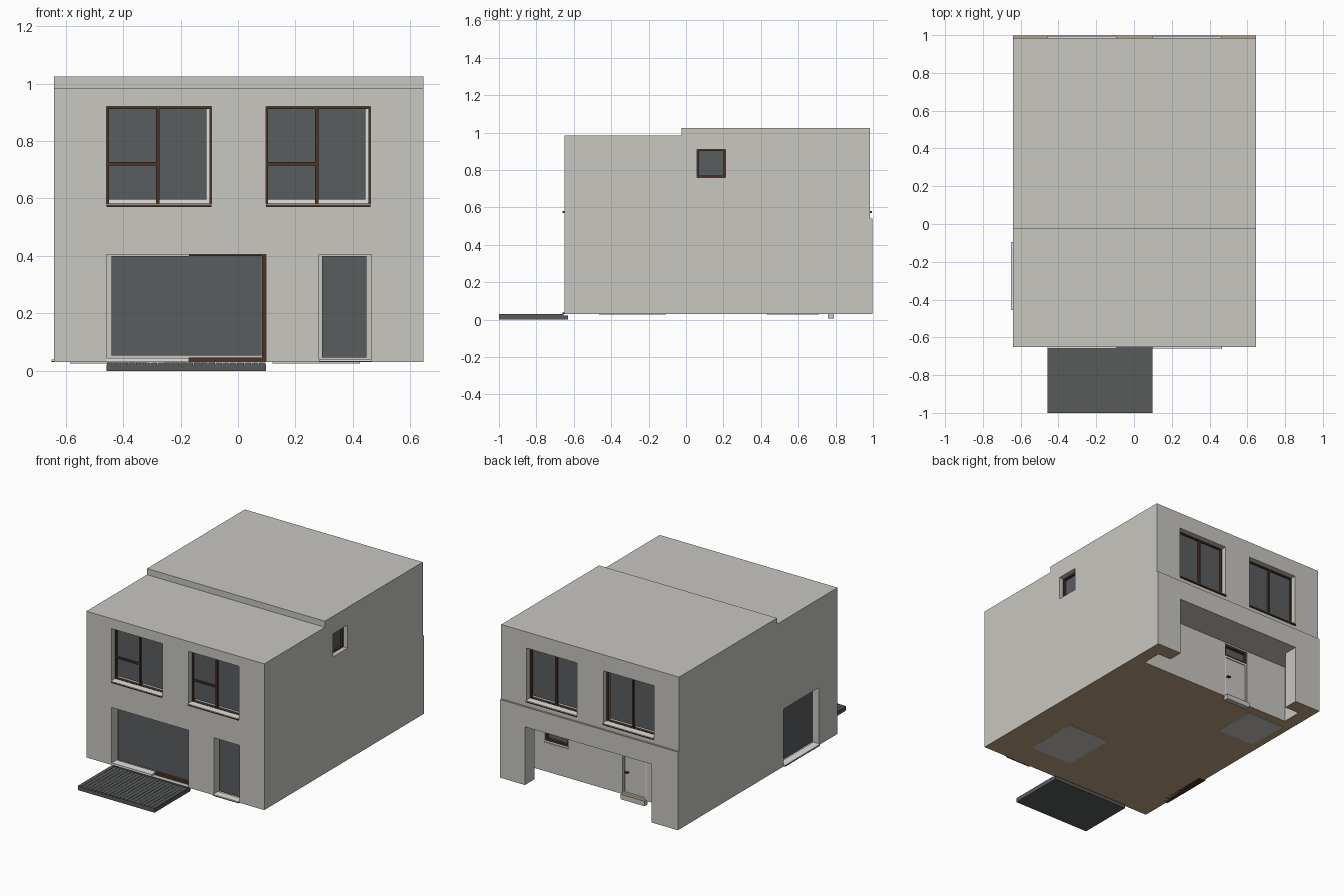
import bpy
import bmesh
from mathutils import Vector

if "Cube" in bpy.data.objects:
    bpy.data.objects.remove(bpy.data.objects["Cube"])


def material(name, r, g, b):
    m = bpy.data.materials.new(name)
    m.use_nodes = True
    m.diffuse_color = (r, g, b, 1)
    m.node_tree.nodes["Principled BSDF"].inputs["Base Color"].default_value = (r, g, b, 1)
    return m


WALL = material("wall_plaster", .578, .571, .533)
GLASS = material("dark_glass", .1, .109, .112)
DECK = material("deck_grey", .098, .105, .105)
BROWN = material("frame_brown", .072, .033, .022)
TAN = material("floor_tan", .5, .35, .22)
WHITE = material("white_trim", .76, .75, .72)

LEFT_X, RIGHT_X, FRONT_Y, BACK_Y = -.64, .645, -.65, .985
DOOR_WALL_Y = .77


def new_object(name, bm, *mats):
    bmesh.ops.recalc_face_normals(bm, faces=bm.faces)
    me = bpy.data.meshes.new(name)
    bm.to_mesh(me)
    bm.free()
    for m in mats:
        me.materials.append(m)
    ob = bpy.data.objects.new(name, me)
    bpy.context.scene.collection.objects.link(ob)
    return ob


def add_box(bm, lo, hi):
    verts = bmesh.ops.create_cube(bm, size=1)["verts"]
    for v in verts:
        v.co = Vector([(a + b) / 2 + c * (b - a) for a, b, c in zip(lo, hi, v.co)])


def box(name, lo, hi, mat):
    bm = bmesh.new()
    add_box(bm, lo, hi)
    return new_object(name, bm, mat)


def on_face(face, u0, u1, z0, z1, d0, d1):
    """Corners of a box at depth d0..d1 behind one outer wall."""
    if face in ("front", "back", "porch"):
        base = {"front": FRONT_Y, "back": BACK_Y, "porch": DOOR_WALL_Y}[face]
        s = 1 if face == "front" else -1
        ys = sorted((base + s * d0, base + s * d1))
        return (u0, ys[0], z0), (u1, ys[1], z1)
    base, s = (LEFT_X, 1) if face == "left" else (RIGHT_X, -1)
    xs = sorted((base + s * d0, base + s * d1))
    return (xs[0], u0, z0), (xs[1], u1, z1)


def face_box(name, face, u0, u1, z0, z1, d0, d1, mat):
    return box(name, *on_face(face, u0, u1, z0, z1, d0, d1), mat)


def frame(name, face, u0, u1, z0, z1, w, d0, d1, mat):
    bm = bmesh.new()
    for a, b, c, d in ((u0, u0 + w, z0, z1), (u1 - w, u1, z0, z1),
                       (u0 + w, u1 - w, z0, z0 + w), (u0 + w, u1 - w, z1 - w, z1)):
        add_box(bm, *on_face(face, a, b, c, d, d0, d1))
    return new_object(name, bm, mat)


# Openings: face, start, end, bottom, top
UPPER = [(f, u, u + .365, .575, .92) for f in ("front", "back") for u in (-.457, .097)]
DOOR_OPENING = ("front", -.457, .097, .032, .405)
NARROW = ("front", .282, .465, .036, .405)
SIDE = ("left", -.456, -.094, .036, .405)
SMALL = ("right", .06, .21, .76, .91)
PORCH_WINDOW = ("porch", .31, .48, .23, .4)
PORCH_DOOR = ("porch", -.255, -.08, .035, .4)

# House body with stepped roof and a back ledge
bm = bmesh.new()
profile = [(FRONT_Y, .03), (.998, .03), (.998, .54), (BACK_Y, .54),
           (BACK_Y, 1.025), (-.025, 1.025), (-.025, .985), (FRONT_Y, .985)]
side = bm.faces.new([bm.verts.new((LEFT_X, y, z)) for y, z in profile])
ext = bmesh.ops.extrude_face_region(bm, geom=[side])["geom"]
bmesh.ops.translate(bm, vec=(RIGHT_X - LEFT_X, 0, 0),
                    verts=[v for v in ext if isinstance(v, bmesh.types.BMVert)])
body = new_object("house_body", bm, WALL, TAN)


def cut(boxes):
    bm = bmesh.new()
    for lo, hi in boxes:
        add_box(bm, lo, hi)
    cutter = new_object("cutter", bm, WALL)
    cutter.hide_render = True
    mod = body.modifiers.new("cut", "BOOLEAN")
    mod.operation, mod.solver, mod.object = "DIFFERENCE", "EXACT", cutter
    bpy.context.view_layer.objects.active = body
    bpy.ops.object.modifier_apply(modifier=mod.name)
    bpy.data.objects.remove(cutter)


# Porch: narrow mouth between the corner piers, wider room behind
cut([((-.555, DOOR_WALL_Y, -.1), (.56, .9, .41))])
cut([((-.45, .85, -.1), (.465, 1.1, .41))])
cut([on_face(*o, -.03, .06) for o in UPPER + [DOOR_OPENING, NARROW, SIDE, SMALL]]
    + [on_face(*o, -.03, .03) for o in (PORCH_WINDOW, PORCH_DOOR)])

# Tan underside and ledge top
for p in body.data.polygons:
    under = p.normal.z < -.9 and p.center.z < .032
    ledge = p.normal.z > .9 and abs(p.center.z - .54) < .005
    p.material_index = 1 if under or ledge else 0

# Upper windows with mullions, sills and white lining
for i, (f, u0, u1, z0, z1) in enumerate(UPPER):
    tag = f + "_upper_" + ("right", "left")[i % 2]
    mid = (u0 + u1) / 2 - .005
    face_box(tag + "_lining", f, u0, u1, z0, z1, .055, .059, WHITE)
    face_box(tag + "_glass", f, u0 + .004, u1 - .018, z0 + .022, z1 - .006, .046, .05, GLASS)
    frame(tag + "_frame", f, u0, u1, z0, z1, .008, .035, .055, BROWN)
    face_box(tag + "_mullion", f, mid - .006, mid + .006, z0, z1, .035, .055, BROWN)
    if f == "front":
        face_box(tag + "_transom", f, u0, mid, .715, .726, .035, .055, BROWN)
    face_box(tag + "_sill", f, u0, u1, z0 - .005, z0 + .002, -.01, .035, BROWN)
    face_box(tag + "_sill_top", f, u0, u1, z0 + .002, z0 + .006, -.009, .035, WHITE)

# Garden door: light fixed frame with a brown sliding leaf
f, u0, u1, z0, z1 = DOOR_OPENING
face_box("garden_door_glass", f, u0 + .016, u1 - .016, z0 + .022, z1 - .005, .04, .045, GLASS)
face_box("garden_door_jamb", f, u1 - .014, u1, z0, z1, .03, .05, BROWN)
face_box("garden_door_head", f, -.17, u1, z1 - .006, z1, .03, .05, BROWN)
face_box("garden_door_rail", f, -.17, u1, z0, z0 + .014, .03, .05, BROWN)
face_box("garden_door_sill", f, u0, -.17, z0, z0 + .012, .0, .05, WHITE)

# Tall ground floor windows
for tag, (f, u0, u1, z0, z1) in (("narrow_window", NARROW), ("side_window", SIDE)):
    face_box(tag + "_glass", f, u0 + .01, u1 - .018, z0 + .01, z1 - .005, .04, .045, GLASS)
    face_box(tag + "_sill", f, u0, u1, z0 - .006, z0 - .001, -.01, .04, BROWN)
    face_box(tag + "_sill_top", f, u0, u1, z0 - .001, z0 + .004, -.01, .04, WHITE)

# Small side window
face_box("small_window_glass", *SMALL, .045, .05, GLASS)
frame("small_window_frame", *SMALL, .01, .03, .055, BROWN)

# Porch window with louvres
f, u0, u1, z0, z1 = PORCH_WINDOW
face_box("porch_window_glass", *PORCH_WINDOW, .02, .025, GLASS)
frame("porch_window_frame", *PORCH_WINDOW, .012, .005, .03, BROWN)
face_box("porch_window_sill", f, u0, u1, z0 - .008, z0, -.01, .02, WHITE)

# Porch door, transom, handle and step
f, u0, u1, z0, z1 = PORCH_DOOR
face_box("porch_door_leaf", f, u0, u1, z0, .32, .01, .03, WALL)
frame("porch_door_frame", f, u0, u1, z0, .32, .01, .004, .012, WHITE)
face_box("porch_door_glass", f, u0, u1, .32, z1, .02, .025, GLASS)
frame("porch_door_transom", f, u0, u1, .32, z1, .012, .005, .03, BROWN)
face_box("porch_door_handle", f, u1 - .04, u1 - .018, .175, .181, -.008, .01, BROWN)
face_box("porch_step", f, u0, u1, .005, .033, -.022, .01, WALL)
face_box("porch_step_edge", f, u0, u1, .033, .038, -.022, .0, TAN)

# Underside panels
box("underside_panel_front", (.12, -.465, .026), (.425, -.107, .031), WALL)
box("underside_panel_back", (-.585, .43, .026), (-.32, .71, .031), WALL)

# Slatted terrace deck
box("terrace_base", (-.457, -1, 0), (.097, -.63, .022), DECK)
bm = bmesh.new()
count = 22
pitch = (.097 + .457) / count
for i in range(count):
    x = -.457 + i * pitch
    add_box(bm, (x + .001, -1, .022), (x + pitch - .001, -.655, .029))
new_object("terrace_slats", bm, DECK)
